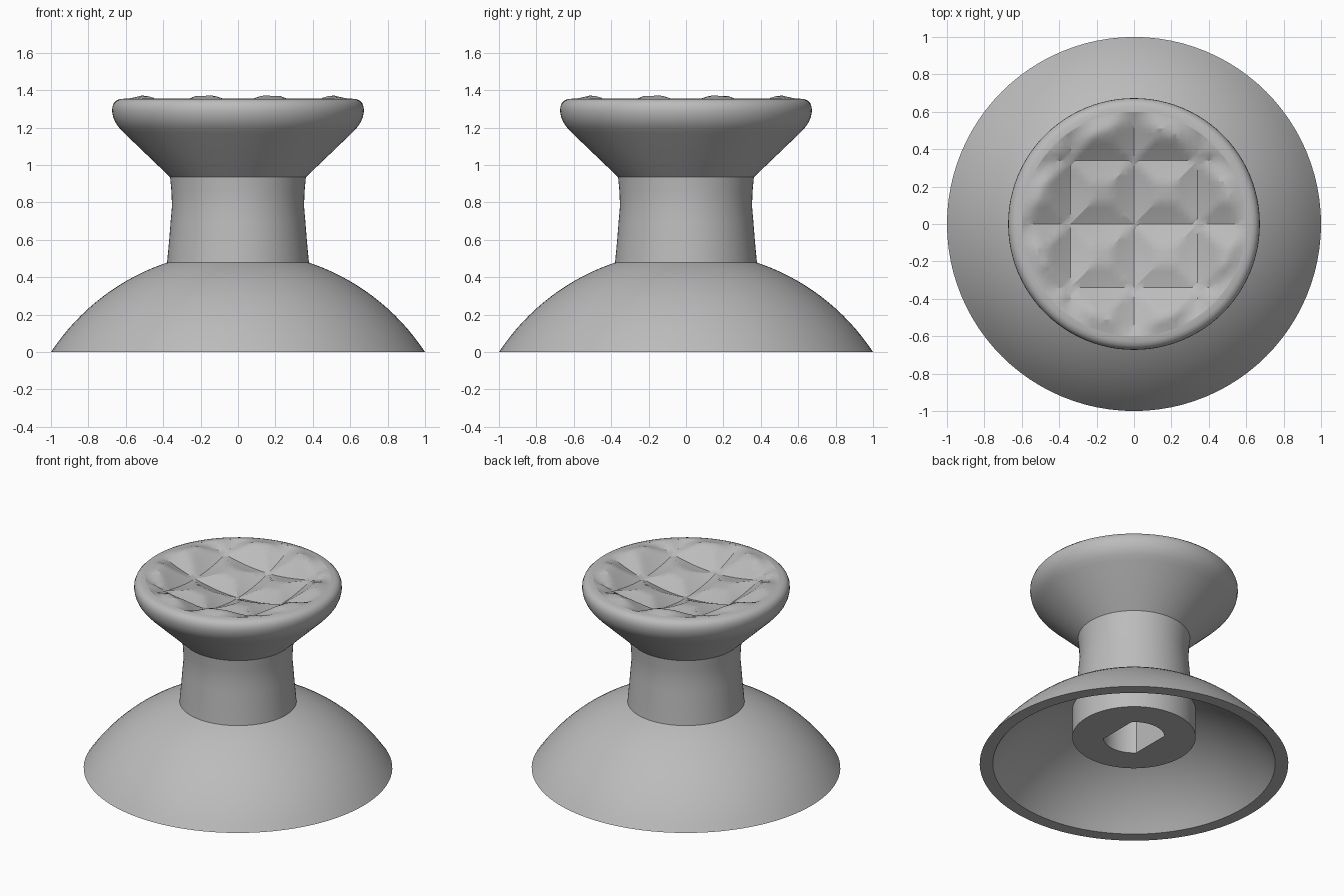
import bpy, bmesh, math
from mathutils import Vector

cube = bpy.data.objects.get("Cube")
if cube:
    bpy.data.objects.remove(cube, do_unlink=True)

SEG = 96
RIM_Z, DISH_R, DISH_DEPTH, CELL = 1.355, 0.6, 0.14, 0.34

grey = bpy.data.materials.new("plain_grey")
grey.use_nodes = True
grey.diffuse_color = (0.5, 0.5, 0.5, 1)
grey.node_tree.nodes["Principled BSDF"].inputs["Base Color"].default_value = (0.5, 0.5, 0.5, 1)


def finish(name, bm, angle):
    mesh = bpy.data.meshes.new(name)
    bm.to_mesh(mesh)
    bm.free()
    obj = bpy.data.objects.new(name, mesh)
    bpy.context.collection.objects.link(obj)
    mesh.materials.append(grey)
    bpy.ops.object.select_all(action='DESELECT')
    obj.select_set(True)
    bpy.context.view_layer.objects.active = obj
    bpy.ops.object.shade_smooth_by_angle(angle=math.radians(angle))
    return obj


def lathe(name, profile, flat=9.0, close_end=False):
    """Spin (radius, z) points; x is clamped to +-flat to make flat sides."""
    bm = bmesh.new()
    rings = []
    for r, z in profile:
        ring = []
        for i in range(SEG):
            a = math.tau * i / SEG
            x = r * math.cos(a)
            if r < 0.25:
                x = max(-flat, min(flat, x))
            ring.append(bm.verts.new((x, r * math.sin(a), z)))
        rings.append(ring)
    for upper, lower in zip(rings, rings[1:]):
        for i in range(SEG):
            j = (i + 1) % SEG
            bm.faces.new((upper[i], lower[i], lower[j], upper[j]))
    if close_end:
        bm.faces.new(list(reversed(rings[-1])))
    return finish(name, bm, 30)


def dome(radius, r_from, r_to, centre=-0.655, steps=16):
    """Points along a spherical arc between two radii."""
    a, b = math.acos(r_from / radius), math.acos(r_to / radius)
    angles = [a + (b - a) * i / steps for i in range(steps + 1)]
    return [(radius * math.cos(t), centre + radius * math.sin(t)) for t in angles]


# Skirt: outer dome, flat bottom rim and hollow inside
outer = dome(1.195, 0.36, 1.0)
inner = dome(1.125, 0.915, 0.39)
outer[-1], inner[0] = (1.0, 0), (0.915, 0)
lathe("skirt", outer + inner)

# Waisted stem
lathe("stem", [(0.363, 0.935), (0.356, 0.86), (0.353, 0.78), (0.36, 0.7),
               (0.368, 0.6), (0.38, 0.47)])

# Post under the skirt with a double-flat socket
lathe("socket_post", [(0.4, 0.46), (0.4, 0.195), (0.2, 0.195), (0.2, 0.85)],
      flat=0.14, close_end=True)

# Flared cap with a rounded lip
lathe("cap", [(DISH_R, RIM_Z), (0.63, 1.353), (0.65, 1.345), (0.664, 1.331),
              (0.672, 1.31), (0.673, 1.285), (0.667, 1.255), (0.654, 1.225),
              (0.636, 1.2), (0.61, 1.172), (0.363, 0.935), (0.34, 0.935)])


# Dished grip with square studs between straight grooves
def grip_height(x, y):
    r = min(math.hypot(x, y), DISH_R)
    dish = RIM_Z - DISH_DEPTH * (1 - (r / DISH_R) ** 2)
    u, v = (abs(2 * ((c / CELL) % 1) - 1) for c in (x, y))
    stud = min(1, 1.4 * (1 - max(u, v)))
    fade = min(1, (DISH_R - r) / 0.07)
    return dish + 0.048 * stud * fade


bm = bmesh.new()
bmesh.ops.create_circle(bm, cap_ends=True, segments=SEG, radius=DISH_R)
step = CELL / 12
for axis in (Vector((1, 0, 0)), Vector((0, 1, 0))):
    for k in range(-21, 22):
        bmesh.ops.bisect_plane(bm, geom=bm.verts[:] + bm.edges[:] + bm.faces[:],
                               plane_co=axis * (k * step), plane_no=axis)
bmesh.ops.triangulate(bm, faces=bm.faces[:])
for v in bm.verts:
    v.co.z = grip_height(v.co.x, v.co.y)
for f in bm.faces:
    f.normal_update()
    if f.normal.z < 0:
        f.normal_flip()
finish("grip", bm, 28)
